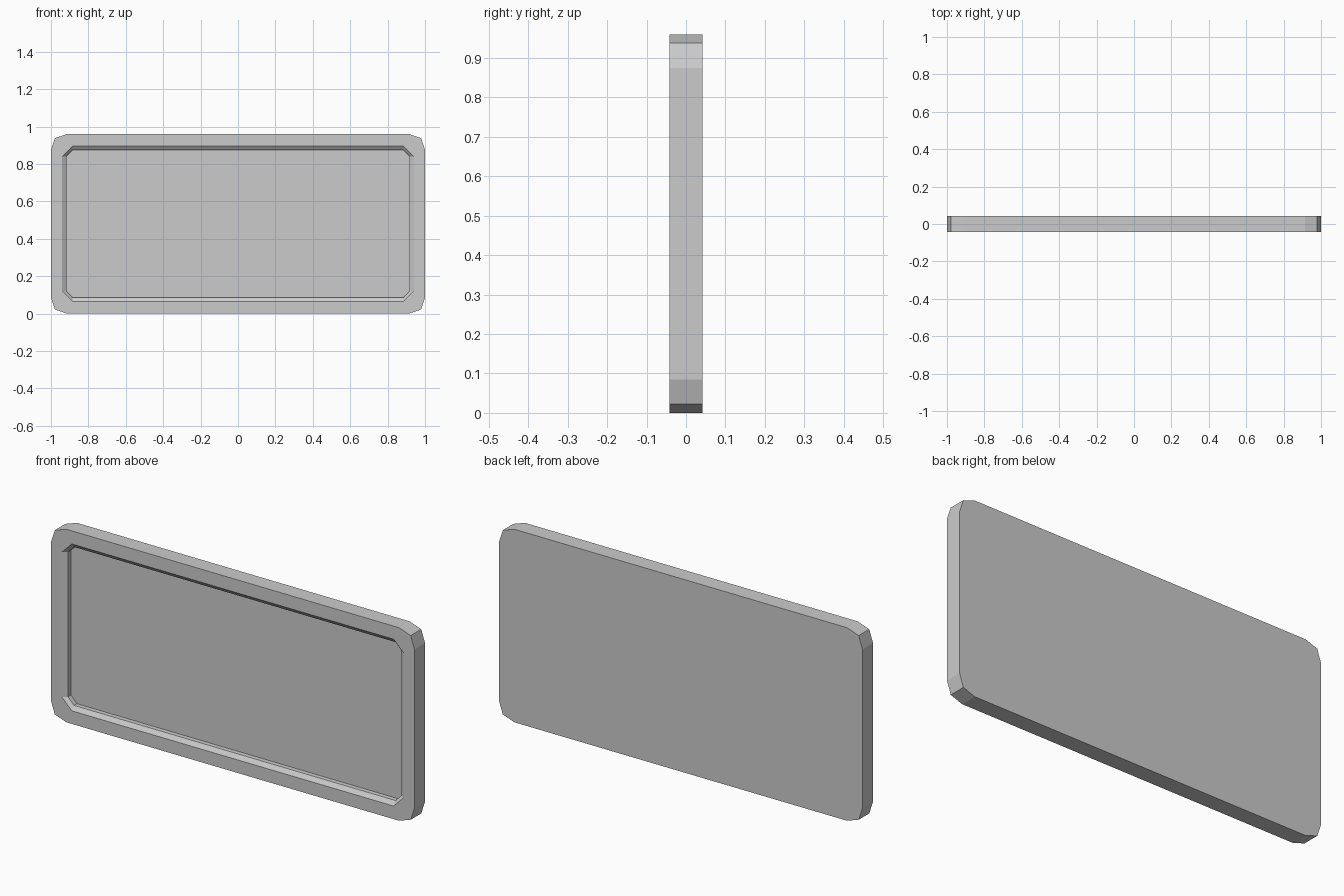
import bpy
import bmesh

if "Cube" in bpy.data.objects:
    bpy.data.objects.remove(bpy.data.objects["Cube"], do_unlink=True)

MID_Z = 0.48
FRONT, BACK = -0.0415, 0.0415
SLOPE_Y, FLOOR_Y = FRONT + 0.016, FRONT + 0.039

# Upper corner of each outline, listed from the side towards the top
OUTER = [(1.0, 0.395), (0.979, 0.458), (0.915, 0.48)]
OPENING = [(0.94, 0.36), (0.885, 0.415)]
FLOOR = [(0.917, 0.36), (0.885, 0.394)]

grey = bpy.data.materials.new("light_grey")
grey.use_nodes = True
colour = (0.6, 0.6, 0.6, 1.0)
grey.diffuse_color = colour
grey.node_tree.nodes["Principled BSDF"].inputs["Base Color"].default_value = colour

bm = bmesh.new()


def ring(corner, y):
    """Mirror one corner into all four, as a closed loop of vertices."""
    points = []
    for sx, sz in ((1, 1), (-1, 1), (-1, -1), (1, -1)):
        order = corner if sx * sz > 0 else corner[::-1]
        points += [(sx * x, sz * z) for x, z in order]
    return [bm.verts.new((x, y, MID_Z + z)) for x, z in points]


def bridge(a, b):
    """Join two loops of equal length with quads."""
    n = len(a)
    for i in range(n):
        j = (i + 1) % n
        bm.faces.new((a[i], a[j], b[j], b[i]))


# Back panel and outer rim
back = ring(OUTER, BACK)
front = ring(OUTER, FRONT)
bm.faces.new(back)
bridge(back, front)

# Front frame around the opening
opening = ring(OPENING, FRONT)
for c in range(4):
    p, q, r = front[3 * c:3 * c + 3]
    a, b = opening[2 * c:2 * c + 2]
    next_p = front[(3 * c + 3) % len(front)]
    next_a = opening[(2 * c + 2) % len(opening)]
    bm.faces.new((p, q, a))
    bm.faces.new((q, r, b, a))
    bm.faces.new((r, next_p, next_a, b))

# Sloped lip, straight wall and recessed floor
lip = ring(FLOOR, SLOPE_Y)
floor = ring(FLOOR, FLOOR_Y)
bridge(opening, lip)
bridge(lip, floor)
bm.faces.new(floor)

bmesh.ops.recalc_face_normals(bm, faces=bm.faces[:])
mesh = bpy.data.meshes.new("recessed_panel")
bm.to_mesh(mesh)
bm.free()
mesh.materials.append(grey)
panel = bpy.data.objects.new("recessed_panel", mesh)
bpy.context.collection.objects.link(panel)
